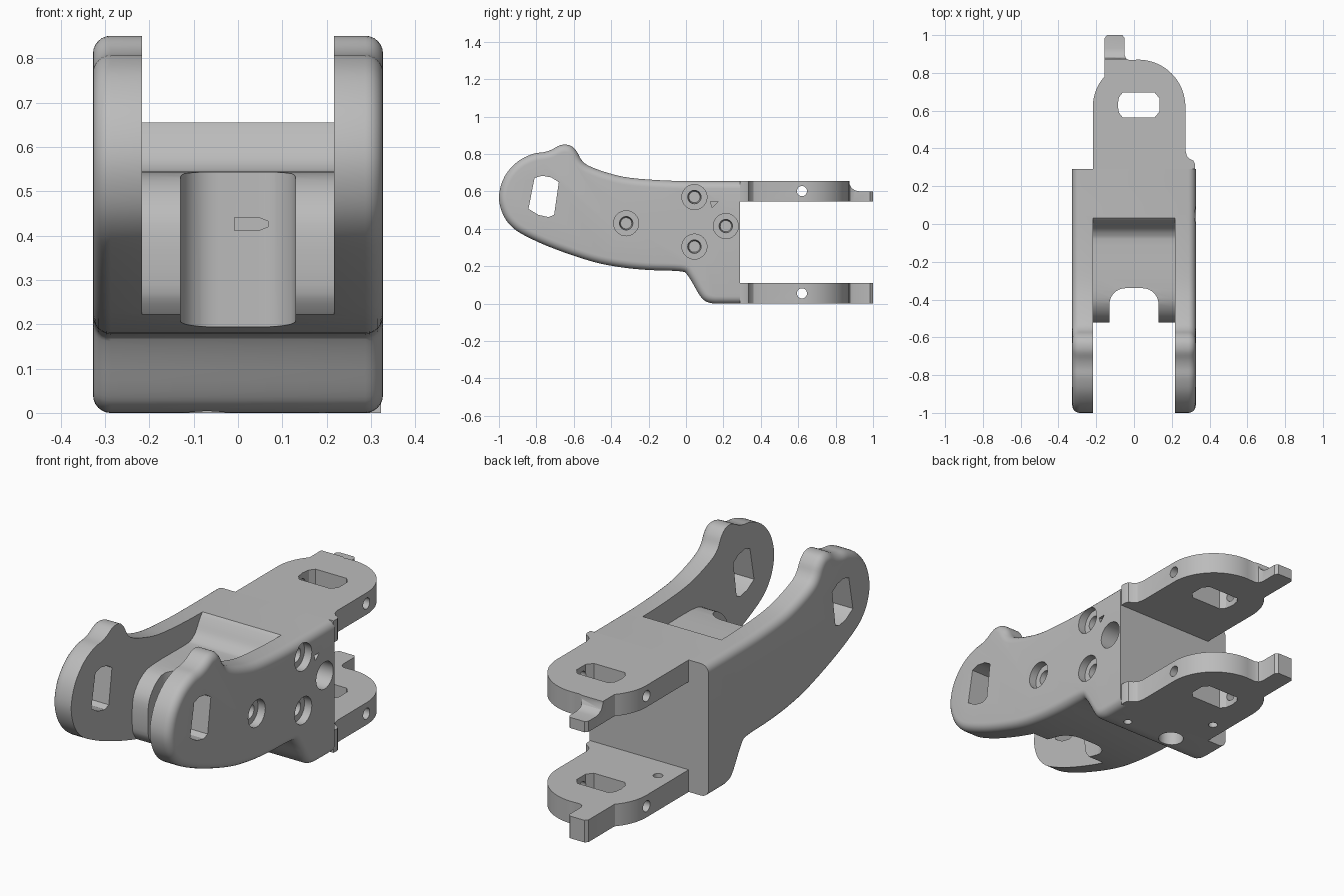
import bpy, bmesh, math
from mathutils import Vector

cube = bpy.data.objects.get("Cube")
if cube:
    bpy.data.objects.remove(cube, do_unlink=True)

grey = bpy.data.materials.new("plain_grey")
grey.use_nodes = True
grey.diffuse_color = (0.5, 0.5, 0.5, 1)
grey.node_tree.nodes["Principled BSDF"].inputs["Base Color"].default_value = (0.5, 0.5, 0.5, 1)


def place(p, axis, d):
    """Put a 2D profile point at depth d along an axis."""
    return {"x": (d, p[0], p[1]), "y": (p[0], d, p[1]), "z": (p[0], p[1], d)}[axis]


def loft(name, rings):
    bm = bmesh.new()
    loops = [[bm.verts.new(co) for co in ring] for ring in rings]
    n = len(loops[0])
    for a, b in zip(loops, loops[1:]):
        for i in range(n):
            j = (i + 1) % n
            bm.faces.new((a[i], a[j], b[j], b[i]))
    bm.faces.new(loops[0])
    bm.faces.new(loops[-1])
    bmesh.ops.recalc_face_normals(bm, faces=bm.faces)
    mesh = bpy.data.meshes.new(name)
    bm.to_mesh(mesh)
    bm.free()
    mesh.materials.append(grey)
    obj = bpy.data.objects.new(name, mesh)
    bpy.context.collection.objects.link(obj)
    return obj


def prism(name, pts, axis, lo, hi):
    return loft(name, [[place(p, axis, d) for p in pts] for d in (lo, hi)])


def arc(cx, cy, r, start, end, steps=16):
    angles = [math.radians(start + (end - start) * i / steps) for i in range(steps + 1)]
    return [(cx + r * math.cos(a), cy + r * math.sin(a)) for a in angles]


def circle(cx, cy, r):
    return arc(cx, cy, r, 0, 360, 32)[:-1]


def spline(pts, steps=4):
    """Smooth open curve through the points."""
    p = [Vector(q) for q in pts]
    p = [2 * p[0] - p[1]] + p + [2 * p[-1] - p[-2]]
    out = []
    for a, b, c, d in zip(p, p[1:], p[2:], p[3:]):
        for i in range(steps):
            t = i / steps
            out.append(0.5 * (2 * b + (c - a) * t + (2 * a - 5 * b + 4 * c - d) * t ** 2
                              + (3 * b - a - 3 * c + d) * t ** 3))
    return out + [p[-2]]


def inset(pts, dist):
    out = []
    for i, p in enumerate(pts):
        t = (pts[min(i + 1, len(pts) - 1)] - pts[max(i - 1, 0)]).normalized()
        if i in (0, len(pts) - 1):
            t = Vector((math.copysign(1, t.x), 0))
        out.append(p + Vector((-t.y, t.x)) * dist)
    return out


def cut(obj, cutter):
    mod = obj.modifiers.new("cut", "BOOLEAN")
    mod.operation = "DIFFERENCE"
    mod.solver = "EXACT"
    mod.object = cutter
    bpy.context.view_layer.objects.active = obj
    bpy.ops.object.modifier_apply(modifier=mod.name)
    bpy.data.objects.remove(cutter, do_unlink=True)


# Body: side profile with rounded outer edges
side = spline([(0.29, 0.655), (0.1, 0.655), (-0.1, 0.658), (-0.3, 0.673), (-0.42, 0.7),
               (-0.52, 0.737), (-0.56, 0.77), (-0.585, 0.815), (-0.62, 0.846), (-0.67, 0.848),
               (-0.72, 0.823), (-0.76, 0.81), (-0.82, 0.8), (-0.9, 0.76), (-0.97, 0.68),
               (-1, 0.575), (-0.98, 0.48), (-0.93, 0.41), (-0.85, 0.358), (-0.7, 0.292),
               (-0.5, 0.225), (-0.35, 0.195), (-0.2, 0.18), (-0.03, 0.173), (0.01, 0.15),
               (0.07, 0.05), (0.1, 0.016), (0.14, 0.002), (0.2, 0), (0.29, 0)])
half, r = 0.327, 0.04
steps = [(half - r + r * math.sin(a), r - r * math.cos(a))
         for a in [math.pi / 2 * i / 6 for i in range(7)]]
sections = [(-x, d) for x, d in reversed(steps)] + steps
body = loft("forked_body", [[place(p, "x", x) for p in inset(side, d)] for x, d in sections])

# Fork gap with a sloped rear wall and a rounded front block
gap = spline([(0.045, 0.665), (0.025, 0.65), (0, 0.615), (-0.025, 0.575), (-0.06, 0.55),
              (-0.11, 0.543), (-0.35, 0.543), (-0.44, 0.522), (-0.5, 0.465), (-0.52, 0.4),
              (-0.52, 0.29), (-0.505, 0.245), (-0.46, 0.19)], 3)
gap += [(-0.46, 0.05), (-1.1, 0.05), (-1.1, 1), (0.045, 1)]
cut(body, prism("gap_cutter", gap, "x", -0.216, 0.216))

# Notch in the block, with a small slot in its wall
notch = [(-0.13, -0.65), (0.13, -0.65)] + arc(0.045, -0.425, 0.085, 0, 90, 10) \
    + arc(-0.045, -0.425, 0.085, 90, 180, 10)
cut(body, prism("notch_cutter", notch, "z", 0.1, 0.8))
slot = [(-0.008, 0.441), (-0.008, 0.411), (0.045, 0.411), (0.068, 0.42), (0.068, 0.432), (0.045, 0.441)]
cut(body, prism("slot_cutter", slot, "y", -0.4, -0.28))

# Windows through both fork arms
window = [(-0.81, 0.672), (-0.77, 0.684), (-0.72, 0.675), (-0.68, 0.65), (-0.705, 0.475),
          (-0.735, 0.463), (-0.79, 0.475), (-0.842, 0.507)]
cut(body, prism("window_cutter", window, "x", -0.5, 0.5))

# Stepped bolt holes on one side
for y, z, depth in ((0.045, 0.57, 0.04), (-0.32, 0.43, 0.04), (0.045, 0.305, 0.04), (0.213, 0.415, 0.09)):
    rings = ((0.5, 0.067), (half - depth, 0.067), (half - depth, 0.036), (0.2 if y > -0.2 else 0.23, 0.03))
    cut(body, loft("bolt_cutter", [[place(p, "x", x) for p in circle(y, z, rad)] for x, rad in rings]))
cut(body, prism("mark_cutter", [(0.13, 0.545), (0.17, 0.545), (0.14, 0.515)], "x", 0.3, 0.4))

# Holes under the body
for x, y, rad in ((-0.07, 0.19, 0.06), (0.19, 0.18, 0.02)):
    cut(body, prism("underside_cutter", circle(x, y, rad), "z", -0.1, 0.1))

# Rear plates: rounded tongue with a tab
outline = [(-0.218, 0.29), (0.322, 0.29), (0.322, 0.32), (0.315, 0.335), (0.295, 0.345),
           (0.28, 0.36), (0.272, 0.39)]
outline += arc(0.022, 0.62, 0.25, 0, 90, 20)
outline += [(-0.025, 0.868), (-0.042, 0.876), (-0.05, 0.895), (-0.05, 0.985), (-0.062, 1),
            (-0.143, 1), (-0.155, 0.985), (-0.155, 0.79)]
outline += arc(0.022, 0.62, 0.24, 138, 180, 8)
plate_window = [(-0.06, 0.695), (0.11, 0.695), (0.135, 0.665), (0.135, 0.595), (0.11, 0.565),
                (-0.06, 0.565), (-0.08, 0.59), (-0.086, 0.63), (-0.08, 0.67)]
plates = []
for name, lo, hi in (("upper_plate", 0.547, 0.655), ("lower_plate", 0, 0.11)):
    plate = prism(name, outline, "z", lo, hi)
    cut(plate, prism("plate_window_cutter", plate_window, "z", -0.5, 1))
    cut(plate, prism("pin_cutter", circle(0.62, lo + 0.055, 0.027), "x", -0.5, 0.5))
    plates.append(plate)

# Thinner tab on the upper plate, small hole in the lower one
tab = [(0.874, 0.7), (0.874, 0.64), (0.885, 0.618), (0.905, 0.605), (0.93, 0.6), (1.1, 0.6), (1.1, 0.7)]
cut(plates[0], prism("tab_cutter", tab, "x", -0.3, -0.03))
cut(plates[1], prism("small_hole_cutter", circle(-0.14, 0.42, 0.022), "z", -0.1, 0.3))

# Smooth curves, sharp corners
bpy.ops.object.select_all(action="DESELECT")
for obj in [body] + plates:
    obj.select_set(True)
bpy.context.view_layer.objects.active = body
bpy.ops.object.shade_smooth_by_angle(angle=math.radians(30))
